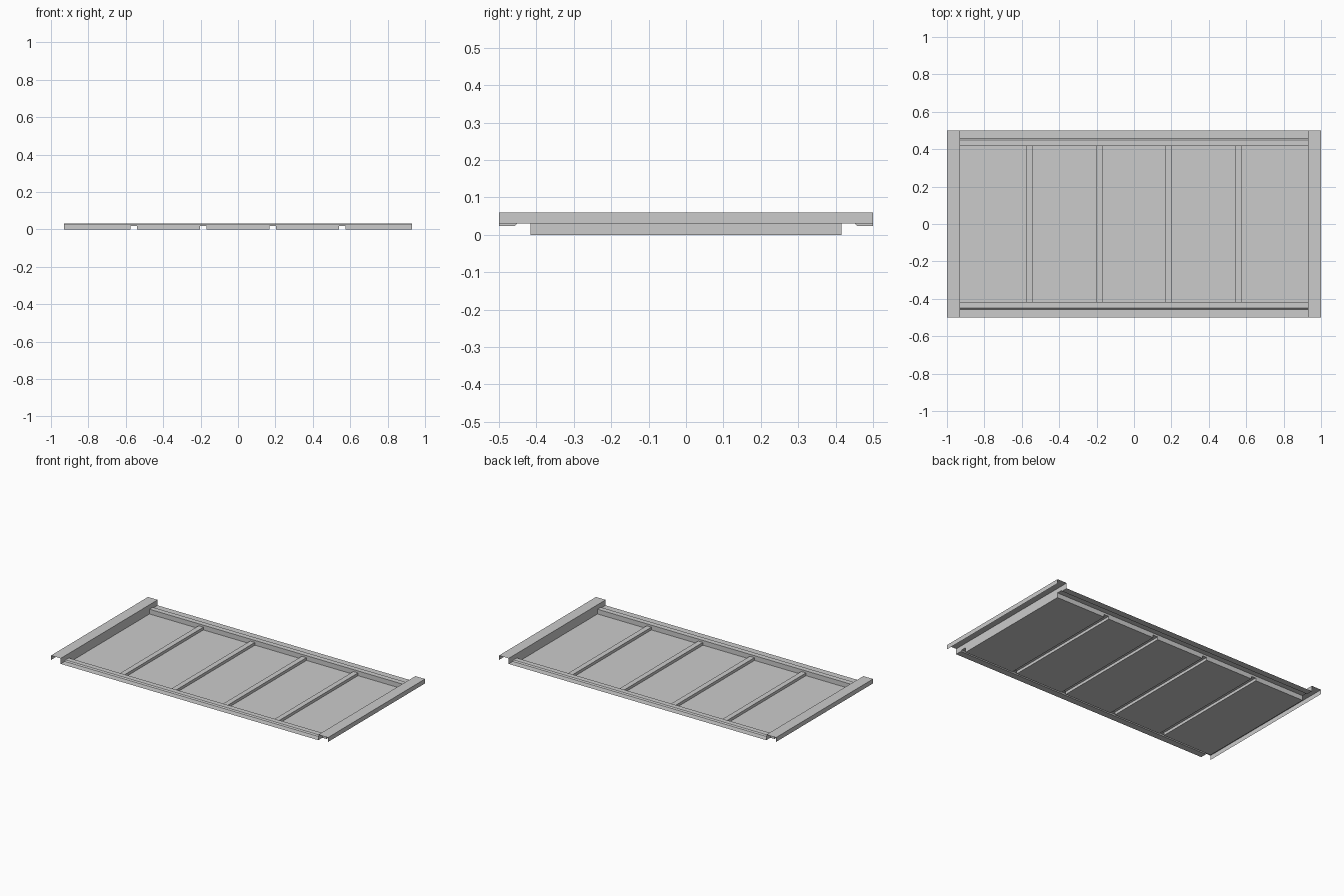
import bpy

if "Cube" in bpy.data.objects:
    bpy.data.objects.remove(bpy.data.objects["Cube"])

HX, HY = 0.93, 0.416          # half size of the recessed deck
FLANGE, STEP, TOP = 0.031, 0.024, 0.06
RIB_H, RIB_W = 0.018, 0.034


def make(name, verts, faces):
    mesh = bpy.data.meshes.new(name)
    mesh.from_pydata(verts, [], faces)
    mesh.update()
    obj = bpy.data.objects.new(name, mesh)
    bpy.context.collection.objects.link(obj)
    return obj


def sweep(name, path, axis, lo, hi):
    """Sheet made by sweeping an open 2D profile (u, z) along x or y."""
    place = (lambda u, z, t: (t, u, z)) if axis == 'x' else (lambda u, z, t: (u, t, z))
    n = len(path)
    verts = [place(u, z, t) for t in (lo, hi) for u, z in path]
    flip = (path[-1][0] > path[0][0]) == (axis == 'x')
    faces = [(i, i + n, i + n + 1, i + 1) for i in range(n - 1)]
    if flip:
        faces = [f[::-1] for f in faces]
    # keep the sheet's upper side outward
    obj = make(name, verts, faces)
    obj.data.update()
    if sum(p.normal.z * p.area for p in obj.data.polygons) < 0:
        obj.data.flip_normals()
    return obj


# folded profile of the deck with four raised channel ribs
deck = [(-HX, 0)]
for i in range(1, 5):
    c = -HX + i * 2 * HX / 5
    a, b = c - RIB_W / 2, c + RIB_W / 2
    deck += [(a, 0), (a, RIB_H), (b, RIB_H), (b, 0)]
deck.append((HX, 0))
sweep("ribbed_deck", deck, 'y', -HY, HY)

for s, side in ((-1, "front"), (1, "back")):
    # long wall, notched where the ribs run out
    outline = deck + [(HX, FLANGE), (-HX, FLANGE)]
    make(side + "_wall", [(x, s * HY, z) for x, z in outline],
         [range(len(outline))[::s]])
    # stepped outer ledge
    ledge = [(s * HY, FLANGE), (s * 0.45, FLANGE), (s * 0.457, STEP), (s * 0.5, STEP)]
    sweep(side + "_ledge", ledge, 'x', -HX, HX)

half = [(HY, 0), (HY, FLANGE), (0.45, FLANGE), (0.457, STEP), (0.5, STEP), (0.5, TOP)]
for s, side in ((-1, "left"), (1, "right")):
    # end wall follows the ledge section
    outline = half + [(-y, z) for y, z in reversed(half)]
    make(side + "_end_wall", [(s * HX, y, z) for y, z in outline],
         [range(len(outline))[::s]])
    # hooked end rail: flat top and hanging lip
    sweep(side + "_end_rail", [(s * HX, TOP), (s, TOP), (s, 0.031)], 'y', -0.5, 0.5)
